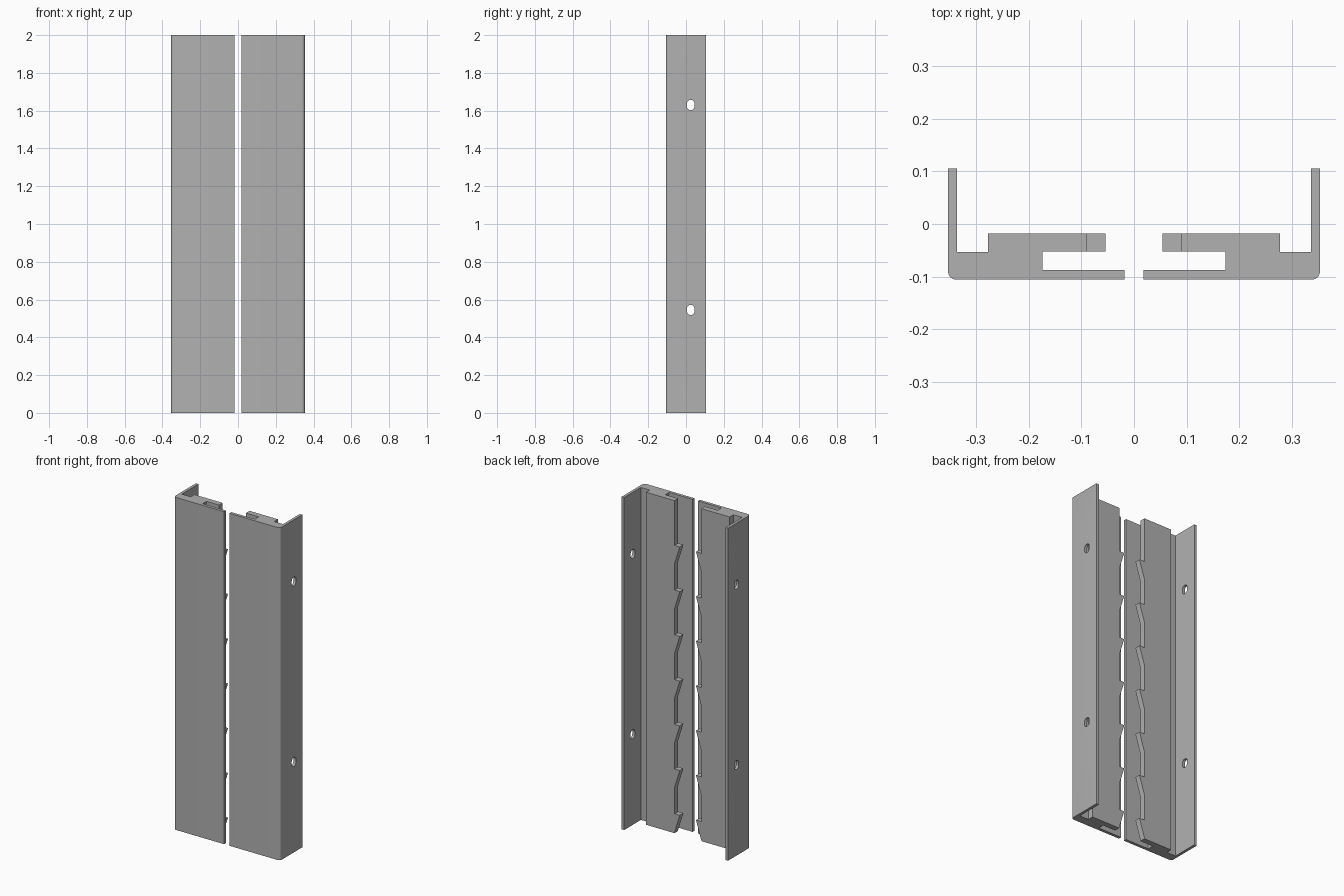
import bpy, bmesh
from math import cos, sin, pi, radians
from mathutils import Vector

cube = bpy.data.objects.get("Cube")
if cube:
    bpy.data.objects.remove(cube, do_unlink=True)

steel = bpy.data.materials.new("plain grey")
steel.use_nodes = True
GREY = (0.44, 0.44, 0.44, 1)
steel.diffuse_color = GREY
steel.node_tree.nodes["Principled BSDF"].inputs["Base Color"].default_value = GREY

HEIGHT = 2.0
HALF_W, HALF_D = 0.354, 0.106
TONGUE_X, TIP_X = 0.089, 0.054      # tongue edge and tooth tip
BLOCK_X = 0.174                     # inner wall of the slot
SLOT_Y, BACK_Y = -0.052, -0.018     # front and back of the tongue
PITCH, SLOPE, TEETH = 0.269, 0.112, 7


def prism(name, points, sweep):
    """Extrude a closed outline along a vector."""
    bm = bmesh.new()
    face = bm.faces.new([bm.verts.new(p) for p in points])
    ext = bmesh.ops.extrude_face_region(bm, geom=[face])
    verts = [v for v in ext["geom"] if isinstance(v, bmesh.types.BMVert)]
    bmesh.ops.translate(bm, verts=verts, vec=Vector(sweep))
    bmesh.ops.recalc_face_normals(bm, faces=bm.faces)
    mesh = bpy.data.meshes.new(name)
    bm.to_mesh(mesh)
    bm.free()
    mesh.materials.append(steel)
    obj = bpy.data.objects.new(name, mesh)
    bpy.context.collection.objects.link(obj)
    return obj


def combine(target, other, operation):
    """Apply a boolean and remove the helper."""
    mod = target.modifiers.new("combine", "BOOLEAN")
    mod.operation, mod.solver, mod.object = operation, "EXACT", other
    bpy.ops.object.select_all(action="DESELECT")
    target.select_set(True)
    bpy.context.view_layer.objects.active = target
    bpy.ops.object.modifier_apply(modifier=mod.name)
    bpy.data.objects.remove(other, do_unlink=True)


def rail(name, side):
    # Channel: front plate, rounded outer corner, side flange, thick block
    r = 0.016
    corner = [(HALF_W - r + r * sin(a), -HALF_D + r - r * cos(a))
              for a in [pi / 2 * i / 6 for i in range(7)]]
    outline = [(0.018, -HALF_D)] + corner + [
        (HALF_W, HALF_D), (0.337, HALF_D), (0.337, SLOT_Y - 0.001),
        (0.278, SLOT_Y - 0.001), (0.278, BACK_Y), (BLOCK_X, BACK_Y),
        (BLOCK_X, -0.088), (0.018, -0.088)]
    body = prism(name, [(side * x, y, 0) for x, y in outline], (0, 0, HEIGHT))

    # Toothed tongue: flat-topped ratchet teeth that slope back below
    edge = [(BLOCK_X + 0.01, HEIGHT), (TONGUE_X, HEIGHT)]
    for i in range(1, TEETH + 1):
        z = HEIGHT - i * PITCH
        edge += [(TONGUE_X, z), (TIP_X, z), (TONGUE_X, z - SLOPE)]
    edge += [(TONGUE_X, 0), (BLOCK_X + 0.01, 0)]
    tongue = prism("tongue", [(side * x, SLOT_Y, z) for x, z in edge],
                   (0, BACK_Y - SLOT_Y, 0))
    combine(body, tongue, "UNION")

    # Two short slotted screw holes through the flange
    for z in (0.545, 1.63):
        hole = []
        for i in range(24):
            a = 2 * pi * (i + 0.5) / 24
            shift = 0.007 if sin(a) > 0 else -0.007
            hole.append((side * 0.3, 0.025 + 0.02 * cos(a),
                         z + shift + 0.02 * sin(a)))
        cutter = prism("hole_cutter", hole, (side * 0.1, 0, 0))
        cutter.hide_render = True
        combine(body, cutter, "DIFFERENCE")

    bpy.ops.object.shade_smooth_by_angle(angle=radians(30))
    return body


rail("left_rail", 1)
rail("right_rail", -1)
